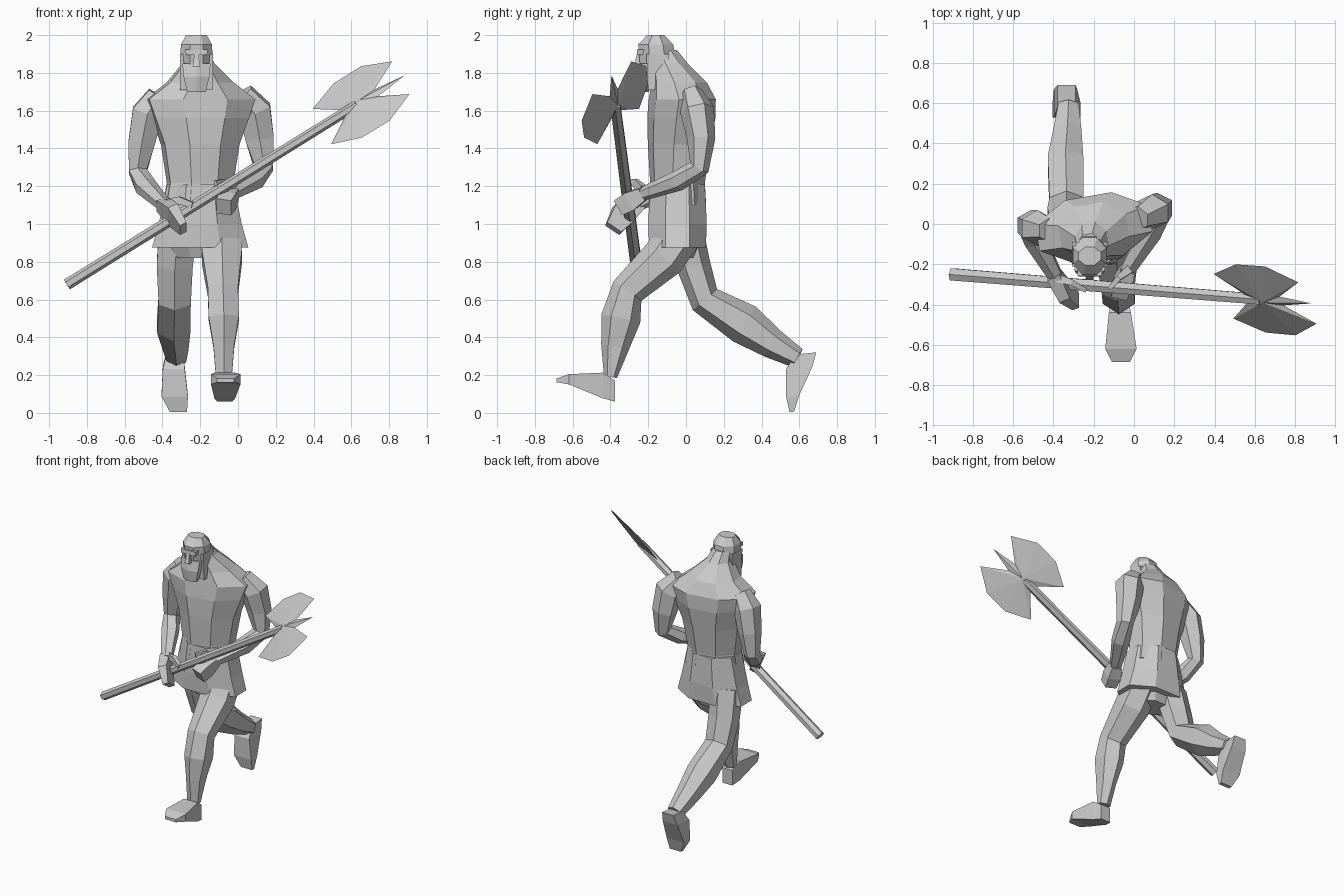
import bpy, bmesh
from math import cos, sin, pi
from mathutils import Vector as V


def finish(name, bm):
    bmesh.ops.recalc_face_normals(bm, faces=bm.faces)
    me = bpy.data.meshes.new(name)
    bm.to_mesh(me)
    bm.free()
    ob = bpy.data.objects.new(name, me)
    bpy.context.collection.objects.link(ob)
    return ob


def loft(name, rings, n=6, ref=(1, 0, 0), axis=None):
    """Skin n-sided rings (x, y, z, half width, half depth) along their path."""
    bm = bmesh.new()
    loops = []
    pts = [V(r[:3]) for r in rings]
    k = 1 / cos(pi / n)
    for i, r in enumerate(rings):
        t = V(axis) if axis else pts[min(i + 1, len(pts) - 1)] - pts[max(i - 1, 0)]
        t.normalize()
        side = (V(ref) - t * t.dot(V(ref))).normalized()
        deep = t.cross(side)
        kd = 1 if n == 6 else k
        loops.append([bm.verts.new(pts[i] + side * r[3] * k * cos(a) + deep * r[4] * kd * sin(a))
                      for a in [(j + .5) * 2 * pi / n for j in range(n)]])
    for a, b in zip(loops, loops[1:]):
        for j in range(n):
            bm.faces.new((a[j], a[(j + 1) % n], b[(j + 1) % n], b[j]))
    bm.faces.new(loops[0])
    bm.faces.new(loops[-1])
    return finish(name, bm)


UP = (0, 0, 1)
TWIST = (.985, .17, 0)

# Torso, turned slightly at the shoulders, sloping up into the neck
loft("torso", [(-.20, -.045, 1.10, .19, .14), (-.20, -.045, 1.22, .17, .135),
               (-.20, -.035, 1.42, .20, .155), (-.20, -.025, 1.56, .25, .165),
               (-.20, -.02, 1.66, .285, .16), (-.20, -.035, 1.75, .17, .135),
               (-.21, -.085, 1.85, .08, .09), (-.22, -.12, 1.92, .06, .07)],
     n=8, ref=TWIST, axis=UP)

# Tunic skirt flaring to the hem
loft("skirt", [(-.20, -.045, .875, .255, .15), (-.20, -.045, 1.0, .22, .155),
               (-.20, -.045, 1.21, .175, .145)], n=8, axis=UP)
loft("pelvis", [(-.20, -.04, .82, .12, .08), (-.20, -.04, .95, .20, .13)], n=8, axis=UP)

# Head, hair, beard and nose
loft("head", [(-.22, -.15, 1.75, .07, .08), (-.22, -.14, 1.82, .085, .10),
              (-.22, -.155, 1.90, .085, .095), (-.22, -.16, 1.95, .082, .093),
              (-.22, -.16, 2.0, .055, .045)], n=8, axis=UP)
loft("beard", [(-.22, -.225, 1.70, .05, .03), (-.22, -.225, 1.78, .068, .04),
               (-.22, -.215, 1.85, .075, .035)], n=6, axis=UP)
loft("nose", [(-.22, -.255, 1.835, .02, .022), (-.22, -.25, 1.90, .01, .01)], n=4, axis=UP)
loft("brow", [(-.22, -.245, 1.895, .055, .015), (-.22, -.24, 1.925, .06, .018)], n=4, axis=UP)
for s in (-1, 1):
    loft("hair_side", [(-.22 + s * .068, -.15, 1.71, .018, .05),
                       (-.22 + s * .07, -.15, 1.90, .017, .06)], n=4, axis=UP)

# Arms bent towards the weapon
loft("left_arm", [(.02, .03, 1.69, .06, .06), (.09, .06, 1.60, .085, .09),
                  (.115, .08, 1.45, .075, .075), (.135, .07, 1.30, .05, .055),
                  (.08, -.04, 1.23, .055, .055), (-.04, -.24, 1.155, .035, .035)])
loft("right_arm", [(-.42, -.03, 1.68, .06, .06), (-.48, -.02, 1.59, .08, .09),
                   (-.51, -.005, 1.43, .07, .075), (-.53, 0, 1.28, .048, .055),
                   (-.49, -.08, 1.20, .053, .055), (-.39, -.26, 1.10, .035, .035)])

# Hands: palm, fingers and thumb
loft("left_palm", [(-.03, -.225, 1.16, .035, .035), (-.055, -.29, 1.125, .045, .05),
                   (-.075, -.35, 1.09, .04, .045)], n=4)
loft("left_thumb", [(-.03, -.23, 1.18, .025, .02), (-.08, -.27, 1.22, .02, .014),
                    (-.12, -.32, 1.215, .015, .01)], n=4, ref=UP)
loft("right_palm", [(-.40, -.25, 1.105, .035, .035), (-.345, -.335, 1.05, .03, .065),
                    (-.29, -.385, .975, .02, .045)], n=4)
loft("right_thumb", [(-.38, -.27, 1.11, .02, .02), (-.31, -.29, 1.125, .02, .015),
                     (-.24, -.33, 1.10, .015, .01)], n=4, ref=UP)

# Front leg stepping on its heel
loft("left_leg", [(-.09, -.02, .97, .10, .12), (-.085, -.12, .82, .105, .115),
                  (-.08, -.31, .645, .08, .09), (-.075, -.345, .50, .08, .105),
                  (-.075, -.375, .35, .055, .075), (-.075, -.40, .19, .042, .035)])
loft("left_foot", [(-.07, -.375, .115, .04, .055), (-.07, -.44, .145, .055, .068),
                   (-.065, -.62, .178, .078, .027), (-.065, -.685, .172, .045, .01)],
     n=4, axis=(0, -1, 0))

# Rear leg pushing off its toes
loft("right_leg", [(-.32, -.01, .97, .10, .10), (-.335, .04, .78, .095, .09),
                   (-.335, .10, .60, .085, .085), (-.34, .31, .47, .088, .11),
                   (-.33, .46, .365, .068, .08), (-.325, .59, .29, .05, .055)])
loft("right_foot", [(-.335, .635, .315, .045, .055), (-.34, .60, .24, .058, .07),
                    (-.335, .565, .09, .07, .035), (-.315, .56, .005, .045, .012)],
     n=4, axis=(0, .1, -1))

# Weapon shaft
tail, hub = V((-.905, -.25, .68)), V((.58, -.37, 1.6))
d = (hub - tail).normalized()
end = hub + d * .06
loft("axe_shaft", [(*tail, .03, .03), (*end, .026, .026)], n=6, ref=(0, 1, 0))

# Double blade with spike, thin at the rim and ridged in the middle
w = V((-.342, .726, .598))
w = (w - d * w.dot(d)).normalized()
flat = d.cross(w)
half = [(-.03, .03), (-.16, .153), (0, .234), (.173, .236), (.332, .142), (.18, .03)]
outline = half + [(.355, 0)] + [(s, -t) for s, t in reversed(half)]
bm = bmesh.new()
rim = [bm.verts.new(hub + d * s + w * t) for s, t in outline]
for sign in (-1, 1):
    mid = bm.verts.new(hub + d * .08 + flat * .022 * sign)
    for i, v in enumerate(rim):
        bm.faces.new((v, rim[(i + 1) % len(rim)], mid))
finish("axe_blade", bm)
